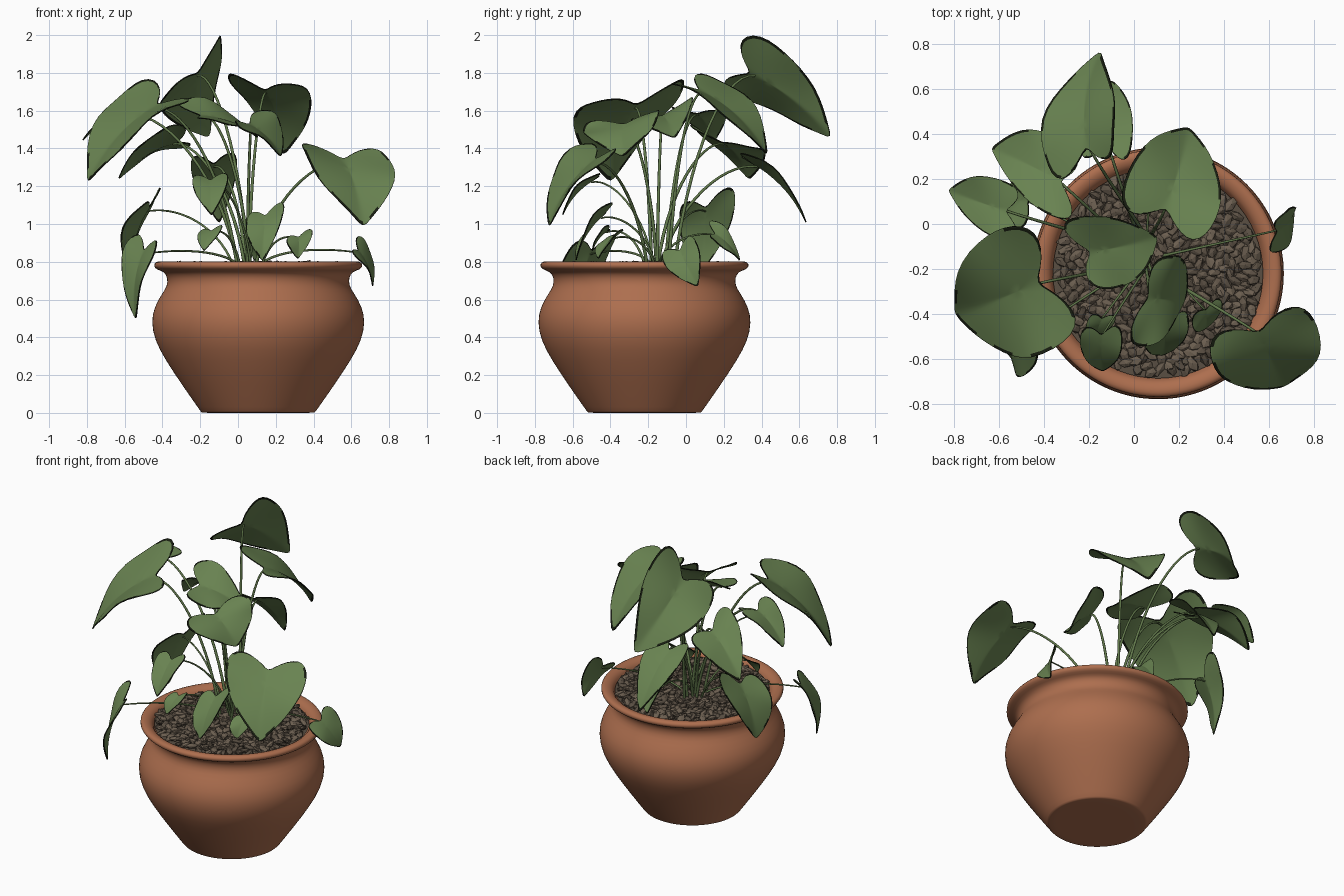
import bpy, bmesh, math, random
from mathutils import Vector, Matrix, Euler

random.seed(4)
cube = bpy.data.objects.get("Cube")
if cube:
    bpy.data.objects.remove(cube, do_unlink=True)


def material(name, rgb):
    mat = bpy.data.materials.new(name)
    mat.use_nodes = True
    mat.diffuse_color = (*rgb, 1)
    shader = mat.node_tree.nodes["Principled BSDF"]
    shader.inputs["Base Color"].default_value = (*rgb, 1)
    shader.inputs["Roughness"].default_value = 0.7
    return mat


TERRACOTTA = material("terracotta", (0.42, 0.157, 0.077))
LEAF = material("leaf green", (0.14, 0.225, 0.082))
EDGE = material("leaf edge", (0.01, 0.014, 0.006))
STEM = material("stem green", (0.12, 0.19, 0.07))
STONE = material("brown stone", (0.148, 0.113, 0.08))
DARK_STONE = material("dark stone", (0.1, 0.077, 0.055))

POT = Vector((0.107, -0.22, 0))


def add_object(name, bm, mats, smooth=True):
    mesh = bpy.data.meshes.new(name)
    bm.to_mesh(mesh)
    bm.free()
    for mat in mats:
        mesh.materials.append(mat)
    for poly in mesh.polygons:
        poly.use_smooth = smooth
    obj = bpy.data.objects.new(name, mesh)
    bpy.context.scene.collection.objects.link(obj)
    return obj


def lathe(name, profile, mat, steps=64):
    bm = bmesh.new()
    verts = [bm.verts.new((r, 0, z)) for r, z in profile]
    edges = [bm.edges.new(pair) for pair in zip(verts, verts[1:])]
    bmesh.ops.spin(bm, geom=verts + edges, cent=(0, 0, 0), axis=(0, 0, 1),
                   angle=math.tau, steps=steps)
    bmesh.ops.remove_doubles(bm, verts=bm.verts, dist=0.0005)
    bmesh.ops.recalc_face_normals(bm, faces=bm.faces)
    obj = add_object(name, bm, [mat])
    obj.location = POT
    return obj


# Pot: round belly, narrow neck, rolled rim, closed inside below the stones
pot = lathe("pot", [
    (0, 0), (0.29, 0), (0.3, 0.002), (0.308, 0.012), (0.4, 0.143), (0.492, 0.28),
    (0.549, 0.385), (0.567, 0.48), (0.552, 0.56), (0.507, 0.635), (0.482, 0.672),
    (0.48, 0.715), (0.498, 0.748), (0.537, 0.757), (0.556, 0.777), (0.547, 0.799),
    (0.52, 0.804), (0.485, 0.79), (0.468, 0.76), (0.46, 0.7), (0, 0.7)], TERRACOTTA)
pot.modifiers.new("round", "SUBSURF").levels = 1

lathe("soil", [(0, 0.768), (0.468, 0.768)], DARK_STONE)

# Stones: flattened pebbles in a sunflower spread
bm = bmesh.new()
COUNT = 460
for i in range(COUNT):
    radius = 0.45 * math.sqrt((i + 0.5) / COUNT)
    angle = i * math.pi * (3 - math.sqrt(5))
    place = Matrix.Translation((radius * math.cos(angle), radius * math.sin(angle),
                                random.uniform(0.765, 0.787)))
    turn = Euler((random.uniform(-0.5, 0.5), random.uniform(-0.5, 0.5),
                  random.uniform(0, math.tau))).to_matrix().to_4x4()
    size = Matrix.Diagonal((random.uniform(0.034, 0.046), random.uniform(0.02, 0.026), 0.015, 1))
    stone = bmesh.ops.create_icosphere(bm, subdivisions=1, radius=1, matrix=place @ turn @ size)
    tone = int(random.random() < 0.4)
    for vert in stone["verts"]:
        for face in vert.link_faces:
            face.material_index = tone
add_object("stones", bm, [STONE, DARK_STONE], smooth=False).location = POT

# Half outline of a heart leaf: (position from lobes to tip, share of half width)
HALF = [(0.19, 0), (0.11, 0.2), (0.03, 0.5), (0, 0.82), (0.06, 1.04), (0.19, 1.12),
        (0.36, 1.1), (0.53, 0.97), (0.7, 0.72), (0.84, 0.42), (0.94, 0.17), (1.01, 0)]
OUTLINE = HALF + [(s, -v) for s, v in HALF[-2:0:-1]]
HUB = 0.34
RINGS = (0.2, 0.4, 0.6, 0.8, 0.975, 1)


def build_leaf(number, kind, lobe_a, lobe_b, tip):
    a, b, tip = Vector(lobe_a), Vector(lobe_b), Vector(tip)
    back = (a + b) / 2
    across, axis = (b - a) / 2, tip - back
    normal = across.cross(axis).normalized()
    if normal.z < 0:
        normal.negate()
    length, half = axis.length, across.length

    # Arched along the midrib, with a valley fold and a wavy margin
    def surface(s, v):
        lift = 0.42 * length * s * (1 - s) + 0.2 * half * (abs(v) - 0.5)
        lift += 0.09 * half * v * abs(v) * math.sin(8 * s + number)
        return back + axis * s + across * v + normal * lift

    bm = bmesh.new()
    centre = bm.verts.new(surface(HUB, 0))
    rings = [[bm.verts.new(surface(HUB + (s - HUB) * t, v * t)) for s, v in OUTLINE]
             for t in RINGS]
    n = len(OUTLINE)
    for i in range(n):
        j = (i + 1) % n
        bm.faces.new((centre, rings[0][i], rings[0][j]))
        for inner, outer in zip(rings, rings[1:]):
            face = bm.faces.new((inner[i], outer[i], outer[j], inner[j]))
            # Withered margin in patches along the outermost ring
            if outer is rings[-1] and random.random() < 0.5:
                face.material_index = 1
    leaf = add_object(f"{kind}_leaf_{number}", bm, [LEAF, EDGE])
    leaf.modifiers.new("smooth", "SUBSURF").levels = 1
    shell = leaf.modifiers.new("thickness", "SOLIDIFY")
    shell.thickness = 0.006
    shell.offset = 0
    shell.material_offset_rim = 1

    # Stem: rises from the crown and bends out to the notch of the leaf
    end = surface(0.22, 0) - normal * 0.004
    crown = Vector((0.06, -0.16, 0.77))
    flat = Vector((end.x - crown.x, end.y - crown.y, 0))
    root = crown + flat * 0.12 + Vector((random.uniform(-0.04, 0.04), random.uniform(-0.04, 0.04), 0))
    rise = end.z - root.z
    curve = bpy.data.curves.new(f"{kind}_stem_{number}", "CURVE")
    curve.dimensions = "3D"
    curve.bevel_depth = 0.0095 if kind == "tall" else 0.007
    curve.bevel_resolution = 2
    curve.resolution_u = 14
    curve.use_fill_caps = True
    spline = curve.splines.new("BEZIER")
    spline.bezier_points.add(1)
    out = flat * 0.3
    up = Vector((0, 0, 0.55 * rise + 0.06))
    ends = [(root, root + flat * 0.15 + up, root - up, 1.0),
            (end, end + out, end - out + Vector((0, 0, 0.03)), 0.6)]
    for point, (co, right, left, thick) in zip(spline.bezier_points, ends):
        point.handle_left_type = point.handle_right_type = "FREE"
        point.co, point.handle_right, point.handle_left = co, right, left
        point.radius = thick
    curve.materials.append(STEM)
    stem = bpy.data.objects.new(curve.name, curve)
    bpy.context.scene.collection.objects.link(stem)


# Each leaf: two lobe ends, then the tip
TALL = [
    ((-0.35, 0.18, 1.72), (-0.06, 0.29, 1.99), (-0.165, 0.775, 1.47)),
    ((-0.23, -0.46, 1.65), (-0.44, 0.02, 1.75), (-0.81, -0.41, 1.24)),
    ((0.32, -0.49, 1.42), (0.74, -0.34, 1.39), (0.67, -0.74, 1.0)),
    ((-0.27, 0.0, 1.5), (-0.24, 0.31, 1.41), (-0.64, 0.34, 1.25)),
    ((-0.24, 0.28, 1.35), (-0.02, 0.28, 1.38), (-0.1, 0.645, 1.01)),
    ((-0.07, 0.06, 1.79), (0.29, -0.1, 1.73), (0.25, 0.44, 1.38)),
    ((-0.51, 0.16, 1.6), (-0.51, -0.08, 1.6), (-0.83, 0.15, 1.45)),
    ((-0.33, 0.01, 1.64), (-0.2, -0.28, 1.53), (0.11, -0.06, 1.47)),
    ((0.09, -0.14, 1.59), (-0.04, -0.51, 1.53), (0.24, -0.34, 1.37)),
]
LOW = [
    ((0.6, -0.13, 0.85), (0.62, 0.03, 0.94), (0.72, 0.06, 0.67)),
    ((-0.49, -0.03, 1.11), (-0.38, 0.24, 1.2), (-0.58, 0.08, 0.74)),
    ((-0.53, -0.35, 0.95), (-0.41, -0.58, 0.91), (-0.55, -0.61, 0.5)),
    ((-0.23, -0.45, 1.25), (-0.06, -0.45, 1.27), (-0.14, -0.66, 1.05)),
    ((0.06, -0.42, 1.05), (0.24, -0.38, 1.12), (0.13, -0.59, 0.81)),
    ((0.26, -0.4, 0.93), (0.38, -0.32, 0.97), (0.32, -0.47, 0.82)),
    ((-0.19, -0.4, 0.97), (-0.08, -0.4, 0.99), (-0.18, -0.5, 0.86)),
    ((0, 0.12, 1.02), (0.12, 0.12, 0.92), (0.09, 0.29, 0.81)),
]
for kind, group in (("tall", TALL), ("low", LOW)):
    for number, points in enumerate(group, 1):
        build_leaf(number, kind, *points)
